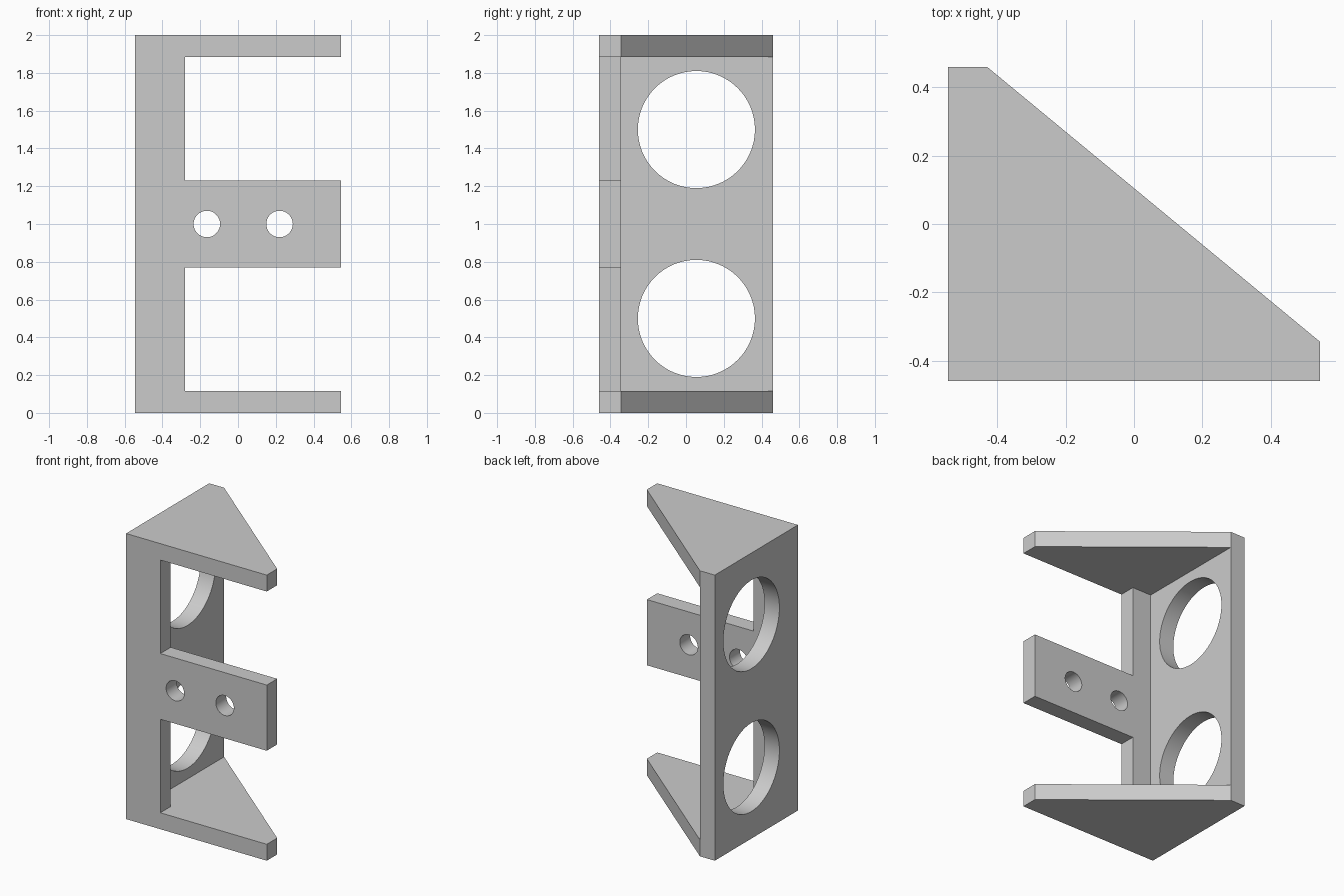
import bpy, bmesh, math
from mathutils import Vector

cube = bpy.data.objects.get("Cube")
if cube:
    bpy.data.objects.remove(cube, do_unlink=True)

grey = bpy.data.materials.new("light grey")
grey.use_nodes = True
GREY = (0.6, 0.6, 0.6, 1)
grey.diffuse_color = GREY
grey.node_tree.nodes["Principled BSDF"].inputs["Base Color"].default_value = GREY

W, D, H = 0.545, 0.46, 2.0   # half width, half depth, height
T = 0.115                    # wall thickness


def prism(name, outline, z0, z1):
    """Extrude an outline in plan from z0 to z1."""
    bm = bmesh.new()
    base = bm.faces.new([bm.verts.new((x, y, z0)) for x, y in outline])
    top = bmesh.ops.extrude_face_region(bm, geom=[base])["geom"]
    verts = [v for v in top if isinstance(v, bmesh.types.BMVert)]
    bmesh.ops.translate(bm, vec=(0, 0, z1 - z0), verts=verts)
    bmesh.ops.recalc_face_normals(bm, faces=bm.faces)
    mesh = bpy.data.meshes.new(name)
    bm.to_mesh(mesh)
    bm.free()
    mesh.materials.append(grey)
    obj = bpy.data.objects.new(name, mesh)
    bpy.context.collection.objects.link(obj)
    return obj


def box(name, x0, x1, y0, y1, z0, z1):
    return prism(name, [(x0, y0), (x1, y0), (x1, y1), (x0, y1)], z0, z1)


def rod(name, centre, axis, radius, length):
    bpy.ops.mesh.primitive_cylinder_add(vertices=64, radius=radius, depth=length, location=centre)
    obj = bpy.context.object
    obj.name = name
    obj.rotation_euler = Vector(axis).to_track_quat('Z', 'Y').to_euler()
    obj.data.materials.append(grey)
    return obj


# Solid bracket body with the sloping rear edge
bracket = prism("bracket", [(-W, -D), (W, -D), (W, T - D), (T - W, D), (-W, D)], 0, H)

# Hollow between the end plates, behind the front wall
cutters = [box("inner_hollow", T - W, W + 0.2, T - D, D + 0.2, T, H - T)]

# Front wall openings either side of the middle arm, and side wall bores
for label, z0, z1, zc in (("lower", T, 0.77, 0.5), ("upper", 1.23, H - T, 1.5)):
    cutters.append(box(label + "_opening", -0.28, W + 0.2, -D - 0.1, T - D + 0.1, z0, z1))
    cutters.append(rod(label + "_bore", (T / 2 - W, 0.055, zc), (1, 0, 0), 0.31, 0.3))

# Screw holes through the middle arm
for label, x in (("inner", -0.165), ("outer", 0.22)):
    cutters.append(rod(label + "_screw_hole", (x, T / 2 - D, 1), (0, 1, 0), 0.07, 0.3))

for cutter in cutters:
    cutter.hide_render = True
    cutter.hide_viewport = False
    mod = bracket.modifiers.new(cutter.name, 'BOOLEAN')
    mod.operation = 'DIFFERENCE'
    mod.solver = 'EXACT'
    mod.object = cutter

# Apply the cuts, then remove the cutters
bpy.ops.object.select_all(action='DESELECT')
bpy.context.view_layer.objects.active = bracket
bracket.select_set(True)
for mod in list(bracket.modifiers):
    bpy.ops.object.modifier_apply(modifier=mod.name)
for cutter in cutters:
    bpy.data.objects.remove(cutter, do_unlink=True)

bpy.ops.object.shade_smooth_by_angle(angle=math.radians(30))
